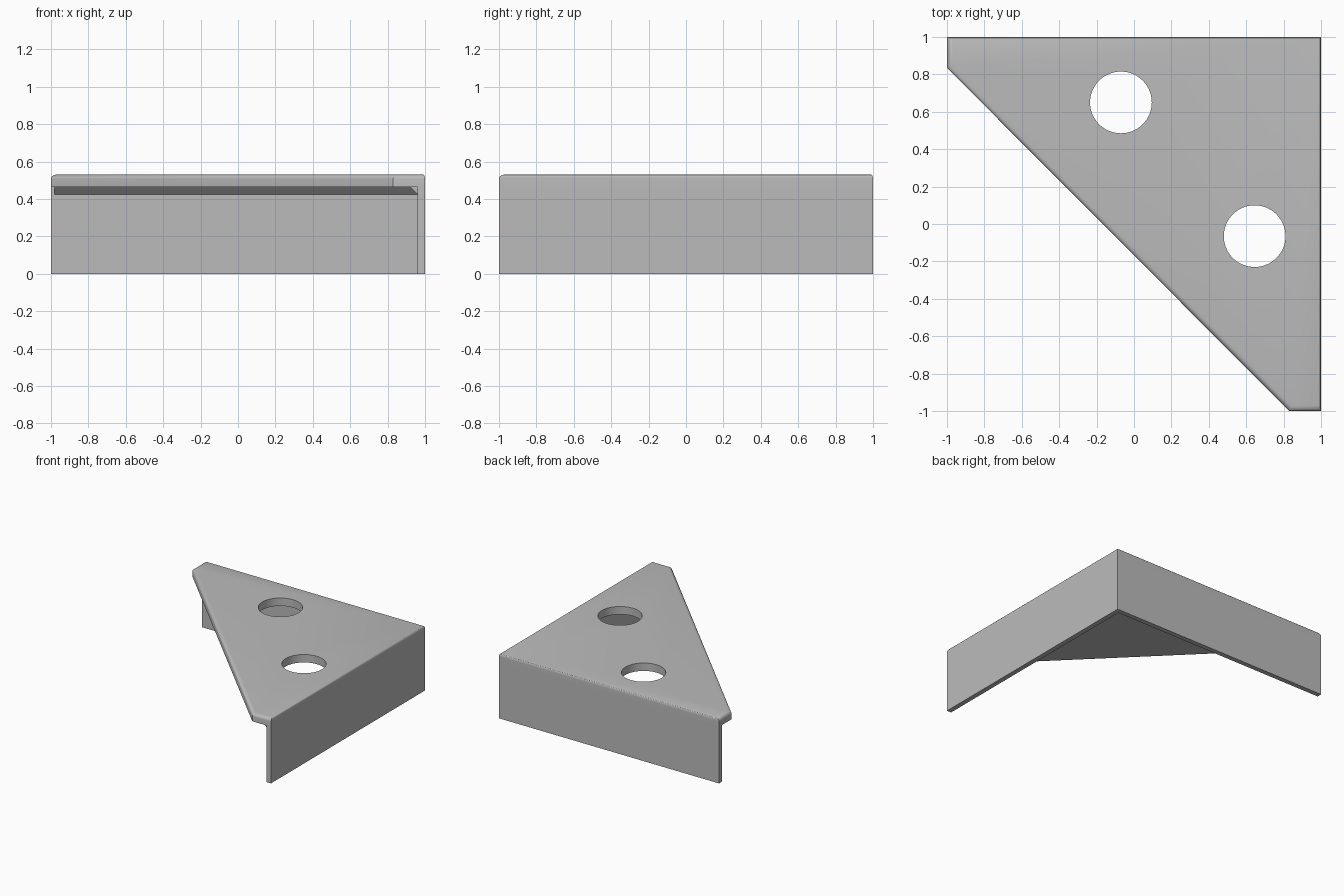
import bpy, bmesh
from math import radians

cube = bpy.data.objects.get("Cube")
if cube:
    bpy.data.objects.remove(cube, do_unlink=True)

grey = bpy.data.materials.new("plain_grey")
grey.use_nodes = True
COLOUR = (0.5, 0.5, 0.5, 1)
grey.diffuse_color = COLOUR
grey.node_tree.nodes["Principled BSDF"].inputs["Base Color"].default_value = COLOUR

TOP, UNDER, WALL, FILLET = 0.53, 0.465, 0.04, 0.04
INNER = 1 - WALL


def prism(name, outline, offset):
    """Solid made by sweeping a planar outline along an offset."""
    bm = bmesh.new()
    face = bm.faces.new([bm.verts.new(p) for p in outline])
    swept = bmesh.ops.extrude_face_region(bm, geom=[face])
    moved = [v for v in swept["geom"] if isinstance(v, bmesh.types.BMVert)]
    bmesh.ops.translate(bm, vec=offset, verts=moved)
    bmesh.ops.recalc_face_normals(bm, faces=bm.faces)
    mesh = bpy.data.meshes.new(name)
    bm.to_mesh(mesh)
    bm.free()
    mesh.materials.append(grey)
    obj = bpy.data.objects.new(name, mesh)
    bpy.context.collection.objects.link(obj)
    return obj


def combine(target, tool, operation):
    """Boolean a helper into the target, then discard the helper."""
    mod = target.modifiers.new(operation.lower(), "BOOLEAN")
    mod.object, mod.operation, mod.solver = tool, operation, "EXACT"
    bpy.context.view_layer.objects.active = target
    bpy.ops.object.modifier_apply(modifier=mod.name)
    bpy.data.objects.remove(tool, do_unlink=True)


# Five-sided top plate
outline = [(-1, 1), (-1, 0.835), (0.83, -1), (1, -1), (1, 1)]
bracket = prism("corner_bracket", [(x, y, UNDER) for x, y in outline], (0, 0, TOP - UNDER))

# Rounded upper rim: broad on the open sides, fine along the two walls
bm = bmesh.new()
bm.from_mesh(bracket.data)
weight = bm.edges.layers.float.new("bevel_weight_edge")
for edge in bm.edges:
    a, b = (v.co for v in edge.verts)
    if min(a.z, b.z) > TOP - 0.01:
        on_wall = min(a.x, b.x) > 0.99 or min(a.y, b.y) > 0.99
        edge[weight] = 0.3 if on_wall else 1
bm.to_mesh(bracket.data)
bm.free()
rim = bracket.modifiers.new("rounded_rim", "BEVEL")
rim.limit_method, rim.width, rim.segments = "WEIGHT", 0.03, 5
bpy.context.view_layer.objects.active = bracket
bpy.ops.object.modifier_apply(modifier=rim.name)

# Two screw holes
for x, y in [(-0.07, 0.65), (0.645, -0.065)]:
    bpy.ops.mesh.primitive_cylinder_add(vertices=64, radius=0.165, depth=0.3, location=(x, y, 0.5))
    cutter = bpy.context.object
    cutter.data.materials.append(grey)
    combine(bracket, cutter, "DIFFERENCE")

# L-shaped side walls
plan = [(-1, 1), (-1, INNER), (INNER, INNER), (INNER, -1), (1, -1), (1, 1)]
combine(bracket, prism("side_walls", [(x, y, 0) for x, y in plan], (0, 0, UNDER)), "UNION")
bracket.select_set(True)
bpy.context.view_layer.objects.active = bracket
bpy.ops.object.shade_smooth_by_angle(angle=radians(30))

# Sloped fillets under the plate, one along each wall
section = [(INNER, UNDER), (INNER - FILLET, UNDER), (INNER, UNDER - FILLET)]
length = INNER + 0.98
prism("back_fillet", [(-0.98, d, z) for d, z in section], (length, 0, 0))
prism("left_fillet", [(d, -0.98, z) for d, z in section], (0, length, 0))
